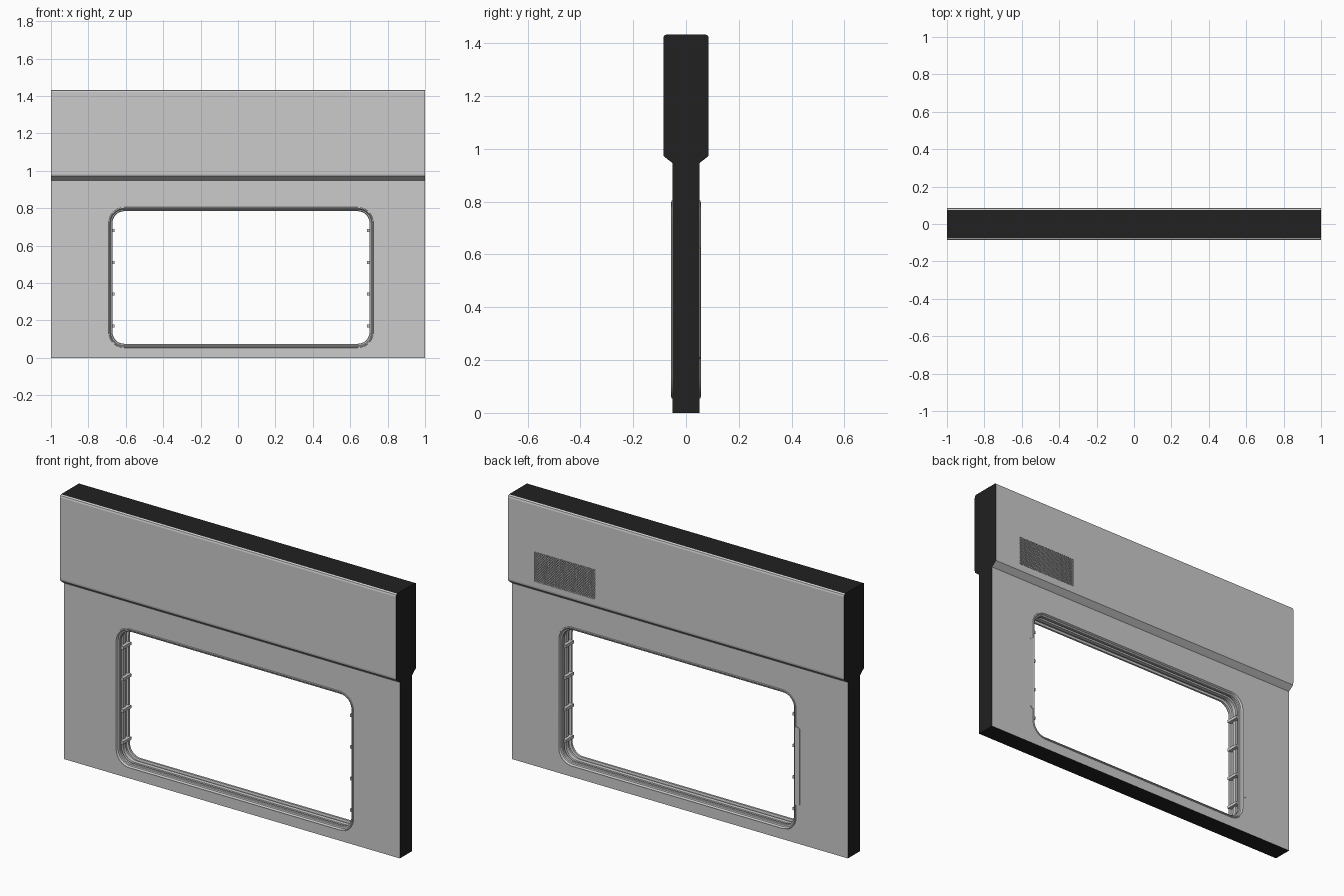
import bpy, bmesh, math
from mathutils import Matrix, Vector

if "Cube" in bpy.data.objects:
    bpy.data.objects.remove(bpy.data.objects["Cube"])

# window outline (outer frame edge)
X0, X1, Z0, Z1, R = -0.693, 0.725, 0.053, 0.806, 0.085


def material(name, v):
    m = bpy.data.materials.new(name)
    m.diffuse_color = (v, v, v, 1)
    m.use_nodes = True
    m.node_tree.nodes["Principled BSDF"].inputs["Base Color"].default_value = m.diffuse_color
    return m


def finish(bm, name, smooth=None):
    bmesh.ops.recalc_face_normals(bm, faces=bm.faces)
    return link(bm, name, smooth)


def link(bm, name, smooth=None):
    me = bpy.data.meshes.new(name)
    bm.to_mesh(me)
    bm.free()
    ob = bpy.data.objects.new(name, me)
    bpy.context.collection.objects.link(ob)
    if smooth:
        bpy.ops.object.select_all(action='DESELECT')
        ob.select_set(True)
        bpy.context.view_layer.objects.active = ob
        bpy.ops.object.shade_smooth_by_angle(angle=math.radians(smooth))
    return ob


def outline(d, seg=8):
    """Rounded rectangle of the window, inset by d, as (x, z) points."""
    r, pts = R - d, []
    corners = [(X1 - R, Z1 - R), (X0 + R, Z1 - R), (X0 + R, Z0 + R), (X1 - R, Z0 + R)]
    for k, (cx, cz) in enumerate(corners):
        for i in range(seg + 1):
            a = math.pi / 2 * (k + i / seg)
            pts.append((cx + r * math.cos(a), cz + r * math.sin(a)))
    return pts


def sweep(profile, name, smooth=None):
    """Closed (inset, y) profile run around the window outline."""
    bm = bmesh.new()
    rings = [[bm.verts.new((x, y, z)) for x, z in outline(d)] for d, y in profile]
    n = len(rings[0])
    for j, a in enumerate(rings):
        b = rings[(j + 1) % len(rings)]
        for i in range(n):
            bm.faces.new((a[i], a[(i + 1) % n], b[(i + 1) % n], b[i]))
    return finish(bm, name, smooth)


def prism(pts, axis, a, b):
    """Extrude a 2D outline along x ('x': pts are y,z) or y ('y': pts are x,z)."""
    bm = bmesh.new()
    put = (lambda p, t: (t, p[0], p[1])) if axis == 'x' else (lambda p, t: (p[0], t, p[1]))
    f = bm.faces.new([bm.verts.new(put(p, a)) for p in pts])
    ext = bmesh.ops.extrude_face_region(bm, geom=[f])
    move = Vector((b - a, 0, 0)) if axis == 'x' else Vector((0, b - a, 0))
    bmesh.ops.translate(bm, vec=move, verts=[v for v in ext['geom'] if isinstance(v, bmesh.types.BMVert)])
    bmesh.ops.recalc_face_normals(bm, faces=bm.faces)
    return bm


def box(bm, x0, x1, y0, y1, z0, z1):
    m = Matrix.Translation(((x0 + x1) / 2, (y0 + y1) / 2, (z0 + z1) / 2)) @ \
        Matrix.Diagonal((x1 - x0, y1 - y0, z1 - z0, 1))
    return bmesh.ops.create_cube(bm, size=1, matrix=m)['verts']


def cut(ob, cutter):
    mod = ob.modifiers.new("cut", 'BOOLEAN')
    mod.operation, mod.solver, mod.object = 'DIFFERENCE', 'EXACT', cutter
    bpy.context.view_layer.objects.active = ob
    bpy.ops.object.modifier_apply(modifier=mod.name)
    bpy.data.objects.remove(cutter, do_unlink=True)


# wall: side profile extruded across, dark on the ends, top and bottom
half = [(0.052, 0), (0.052, 0.947), (0.060, 0.953), (0.084, 0.972), (0.086, 0.983),
        (0.086, 1.420), (0.083, 1.429), (0.075, 1.433)]
bm = prism(half + [(-y, z) for y, z in reversed(half)], 'x', -1, 1)
bm.normal_update()
for f in bm.faces:
    c = f.calc_center_median()
    if abs(f.normal.x) > 0.9 or (abs(f.normal.z) > 0.9 and (c.z < 0.01 or c.z > 1.43)):
        f.material_index = 1
wall = link(bm, "wall_panel")
wall.data.materials.append(material("wall_grey", 0.8))
wall.data.materials.append(material("cut_edge_dark", 0.015))

# window hole and grille recess
cut(wall, link(prism(outline(0.003), 'y', -0.2, 0.2), "window_cutter"))
GX, GZ, GW, GH = 0.66, 1.09, 0.18, 0.08
bm = bmesh.new()
box(bm, GX - GW, GX + GW, 0.07, 0.12, GZ - GH, GZ + GH)
cut(wall, link(bm, "grille_cutter"))

# window frame: rounded lips on both faces, twin tracks inside the jamb
side = [(0.0, 0.050), (0.002, 0.055), (0.007, 0.056), (0.010, 0.052), (0.012, 0.046),
        (0.019, 0.044), (0.022, 0.040), (0.022, 0.029), (0.010, 0.027),
        (0.010, 0.013), (0.018, 0.011), (0.018, 0.005)]
sweep(side + [(d, -y) for d, y in reversed(side)], "window_frame", 35)

# track clips on both jambs
bm = bmesh.new()
for z in (0.17, 0.34, 0.51, 0.68):
    for edge, s in ((X0, 1), (X1, -1)):
        a, b = sorted((edge + s * 0.006, edge + s * 0.034))
        box(bm, a, b, -0.034, 0.034, z - 0.008, z + 0.008)
finish(bm, "track_clips")

# thin cover plates beside the window on the back
bm = bmesh.new()
for a, b, outer in ((X0 - 0.022, X0 + 0.004, -1), (X1 - 0.004, X1 + 0.016, 1)):
    vs = box(bm, a, b, 0.048, 0.0545, 0.205, 0.625)
    edge_x = a if outer < 0 else b
    es = {e for v in vs for e in v.link_edges
          if abs(e.verts[0].co.y - e.verts[1].co.y) > 1e-4 and abs(e.verts[0].co.x - edge_x) < 1e-4}
    bmesh.ops.bevel(bm, geom=list(es), offset=0.012, segments=3, profile=0.5, affect='EDGES')
finish(bm, "side_cover_plates")

# speaker grille: diamond pockets
bm = bmesh.new()
bmesh.ops.create_grid(bm, x_segments=27, y_segments=12, size=1)
old = [e for e in bm.edges if not e.is_boundary]
bmesh.ops.poke(bm, faces=bm.faces[:])
bmesh.ops.dissolve_edges(bm, edges=old, use_verts=False)
m = Matrix.Translation((GX, 0.0855, GZ)) @ Matrix.Rotation(-math.pi / 2, 4, 'X') @ \
    Matrix.Diagonal((GW, GH, 1, 1))
bmesh.ops.transform(bm, matrix=m, verts=bm.verts)
bm.normal_update()
bmesh.ops.inset_individual(bm, faces=bm.faces[:], thickness=0.0014, depth=0)
pockets = bmesh.ops.inset_individual(bm, faces=[f for f in bm.faces if not any(e.is_boundary for e in f.edges)
                                                and all(len(v.link_edges) == 3 for v in f.verts)],
                                     thickness=0.0003, depth=-0.008)
link(bm, "speaker_grille")
